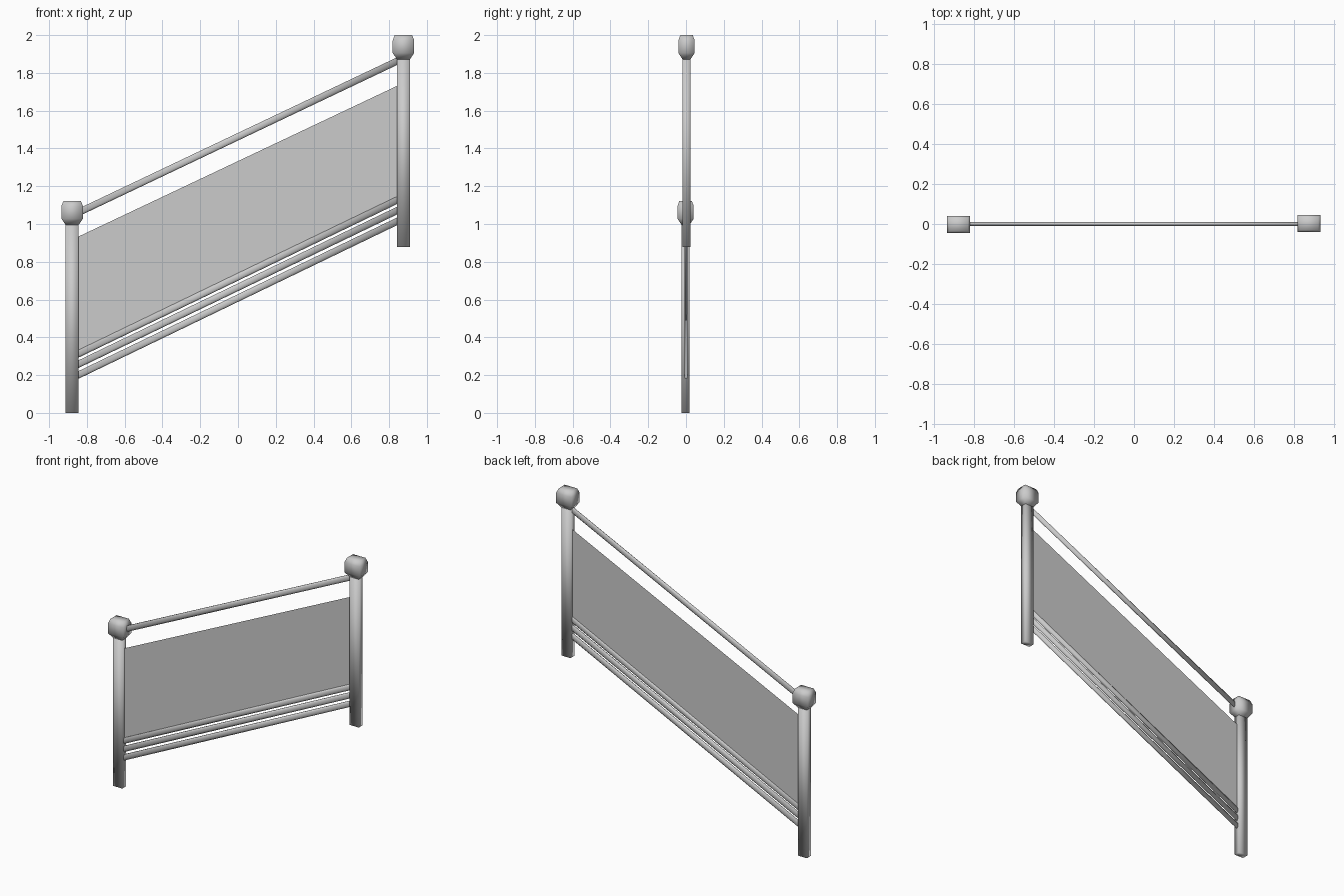
import bpy, bmesh, math

if "Cube" in bpy.data.objects:
    bpy.data.objects.remove(bpy.data.objects["Cube"])

SLOPE = 0.477


def finish(name, bm, smooth=True):
    bmesh.ops.recalc_face_normals(bm, faces=bm.faces)
    me = bpy.data.meshes.new(name)
    bm.to_mesh(me)
    bm.free()
    for p in me.polygons:
        p.use_smooth = smooth
    ob = bpy.data.objects.new(name, me)
    bpy.context.collection.objects.link(ob)
    return ob


def loft(name, rings):
    """Skin equal-length rings of points and close both ends."""
    bm = bmesh.new()
    loops = [[bm.verts.new(p) for p in r] for r in rings]
    n = len(loops[0])
    for a, b in zip(loops, loops[1:]):
        for i in range(n):
            j = (i + 1) % n
            bm.faces.new((a[i], a[j], b[j], b[i]))
    bm.faces.new(loops[0])
    bm.faces.new(loops[-1])
    return finish(name, bm)


def stack(name, x, y, base, profile):
    """Rectangular sections (half width, half depth, height) stacked upward."""
    corners = ((-1, -1), (1, -1), (1, 1), (-1, 1))
    return loft(name, [[(x + sx * w, y + sy * d, base + z) for sx, sy in corners]
                       for w, d, z in profile])


def rail(name, z_mid, slope=SLOPE):
    """Sloping oval rail between the posts."""
    ring = [(0.01 * math.cos(t), 0.022 * math.sin(t))
            for t in (math.tau * (i + 0.5) / 8 for i in range(8))]
    return loft(name, [[(x, y, z_mid + slope * x + z) for y, z in ring]
                       for x in (-0.86, 0.86)])


# Newel posts with flared caps
for side, x, y, base in (("lower", -0.878, -0.002, 0.0), ("upper", 0.876, 0.003, 0.877)):
    stack(side + "_post", x, y, base,
          [(0.034, 0.021, 0), (0.034, 0.021, 1.02)])
    stack(side + "_post_cap", x, y, base,
          [(0.034, 0.021, 0.995), (0.057, 0.043, 1.028),
           (0.057, 0.043, 1.095), (0.046, 0.033, 1.123)])

# Handrail and three bottom rails
rail("handrail", 1.462, 0.475)
for i, z in enumerate((0.608, 0.665, 0.72)):
    rail(f"bottom_rail_{i + 1}", z, 0.482)

# Thin infill panel
bm = bmesh.new()
bm.faces.new([bm.verts.new(p) for p in (
    (-0.85, 0, 0.312), (0.85, 0, 1.125), (0.85, 0, 1.735), (-0.85, 0, 0.931))])
finish("infill_panel", bm, False)
